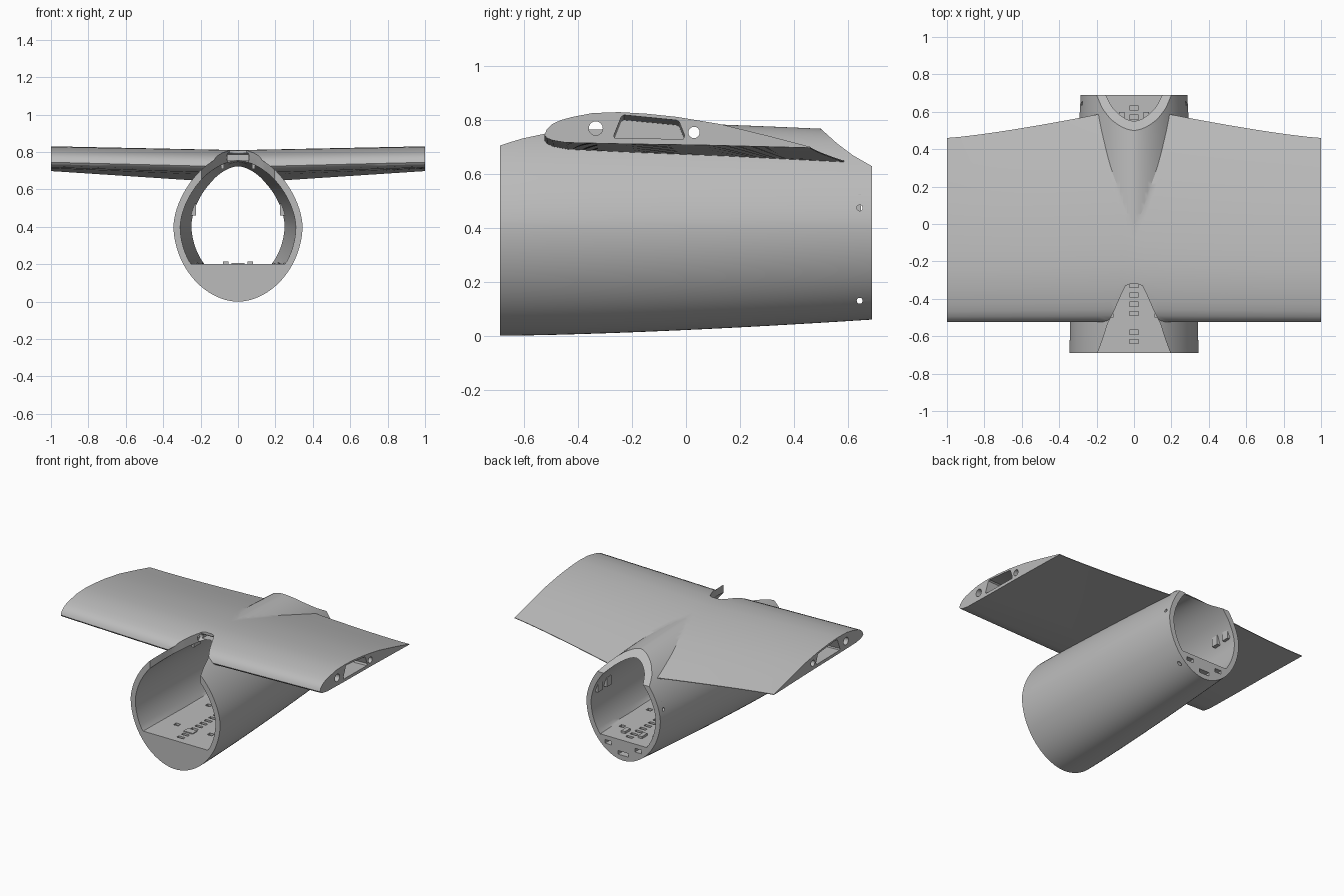
import bpy, bmesh, math
from mathutils import Vector

if "Cube" in bpy.data.objects:
    bpy.data.objects.remove(bpy.data.objects["Cube"])

grey = bpy.data.materials.new("light grey")
grey.use_nodes = True
COLOUR = (0.5, 0.5, 0.5, 1)
grey.diffuse_color = COLOUR
grey.node_tree.nodes["Principled BSDF"].inputs["Base Color"].default_value = COLOUR


def loft(name, rings):
    """Closed solid through rings with equal point counts."""
    bm = bmesh.new()
    loops = [[bm.verts.new(p) for p in ring] for ring in rings]
    n = len(loops[0])
    for a, b in zip(loops, loops[1:]):
        for i in range(n):
            j = (i + 1) % n
            bm.faces.new((a[i], a[j], b[j], b[i]))
    bm.faces.new(loops[0])
    bm.faces.new(loops[-1])
    bmesh.ops.recalc_face_normals(bm, faces=bm.faces)
    mesh = bpy.data.meshes.new(name)
    bm.to_mesh(mesh)
    bm.free()
    mesh.materials.append(grey)
    obj = bpy.data.objects.new(name, mesh)
    bpy.context.collection.objects.link(obj)
    return obj


def box(name, x, y, z):
    corners = [(x[0], z[0]), (x[1], z[0]), (x[1], z[1]), (x[0], z[1])]
    return loft(name, [[(a, v, b) for a, b in corners] for v in y])


def side_prism(name, profile, x0, x1, drop=0):
    """Profile in y, z carried along x."""
    return loft(name, [[(x0, y, z) for y, z in profile],
                       [(x1, y, z - drop) for y, z in profile]])


def circle(y, z, r, n=32):
    return [(y + r * math.cos(math.tau * i / n), z + r * math.sin(math.tau * i / n))
            for i in range(n)]


def combine(target, other, operation):
    mod = target.modifiers.new("join", "BOOLEAN")
    mod.operation, mod.solver, mod.object = operation, "EXACT", other
    bpy.context.view_layer.objects.active = target
    bpy.ops.object.modifier_apply(modifier=mod.name)
    bpy.data.objects.remove(other)


# Egg-shaped body section, optionally inset by the wall and cut by the floor
def section(y, wall=0, floor=None, n=96):
    t = max(0, (y + 0.69) / 1.38)
    half = 0.345 - 0.06 * t ** 1.3 - wall
    low = 0.06 * t ** 1.5 + wall
    high = 0.805 - 0.045 * t ** 1.5 - wall * 1.2
    mid = (low + high) / 2
    ring = []
    for i in range(n):
        a = math.tau * (i + 0.5) / n
        c, s = math.cos(a), math.sin(a)
        power = 2 / 1.7 if s > 0 else 2 / 1.9
        x = math.copysign(abs(c) ** power, c) * half
        z = mid + math.copysign(abs(s) ** power, s) * (high - mid)
        ring.append((x, y, z if floor is None else max(z, floor)))
    return ring


# Wing section: offsets above and below the chord line
UPPER = [(0.008, 0.022), (0.03, 0.043), (0.06, 0.058), (0.1, 0.071), (0.18, 0.09), (0.28, 0.098),
         (0.38, 0.097), (0.5, 0.09), (0.66, 0.071), (0.85, 0.034), (1, 0.002)]
LOWER = [(1, -0.002), (0.6, -0.01), (0.3, -0.019), (0.08, -0.024), (0.03, -0.018), (0.008, -0.01)]


def wing_section(x):
    s = abs(x)
    chord = 0.985 + 0.165 * (1 - s) ** 1.25
    lead, trail = 0.72 + 0.025 * s, 0.635 + 0.065 * s
    thick = 1.16 - 0.16 * s
    return [(x, -0.525 + u * chord, lead + (trail - lead) * u + d * thick)
            for u, d in [(0, 0)] + UPPER + LOWER]


def span(a, b, n):
    return [a + (b - a) * i / n for i in range(n + 1)]


# Body shell with the wing blended through it
body = loft("fuselage_and_wing", [section(y) for y in span(-0.69, 0.69, 24)])
wing = loft("wing", [wing_section(x) for x in span(-1, 1, 32)])
combine(body, wing, "UNION")
combine(body, loft("hollow", [section(y, 0.036, 0.2) for y in span(-0.75, 0.75, 24)]), "DIFFERENCE")

# Open hatch at the front, tapering backwards
half_plan = [(0.2, -0.75), (0.195, -0.69), (0.165, -0.61), (0.14, -0.53),
             (0.1, -0.45), (0.065, -0.37), (0.045, -0.33), (0.02, -0.32)]
plan = half_plan + [(-x, y) for x, y in reversed(half_plan)]
combine(body, loft("front_hatch", [[(x, y, z) for x, y in plan] for z in (0.5, 1)]), "DIFFERENCE")

# Sloping cut at the rear top
slope = [(0.48, 0.79), (0.5, 0.769), (0.56, 0.715), (0.62, 0.67), (0.69, 0.63),
         (0.8, 0.57), (0.8, 0.95), (0.48, 0.95)]
combine(body, side_prism("rear_cut", slope, -0.5, 0.5), "DIFFERENCE")

# Spar tubes through the wing and pin holes through the tail end
for y, z, r in [(-0.335, 0.77, 0.026), (0.03, 0.755, 0.021),
                (0.645, 0.475, 0.011), (0.645, 0.13, 0.011)]:
    combine(body, side_prism("bore", circle(y, z, r), -1.1, 1.1), "DIFFERENCE")

# Pocket in each wing tip
pocket = [(-0.265, 0.735), (-0.01, 0.732), (-0.005, 0.745), (-0.025, 0.796),
          (-0.035, 0.802), (-0.23, 0.821), (-0.24, 0.815), (-0.268, 0.745)]
for side in (-1, 1):
    combine(body, side_prism("tip_pocket", pocket, side * 1.05, side * 0.35, 0.02), "DIFFERENCE")

# Slot in the arch, rear floor pockets and floor ladder slots
slots = [((-0.055, 0.055), (-0.4, -0.22), (0.755, 0.785)),
         ((-0.04, 0.04), (0.6, 0.75), (0.095, 0.12)),
         ((-0.14, -0.09), (0.6, 0.75), (0.145, 0.17)),
         ((0.09, 0.14), (0.6, 0.75), (0.145, 0.17))]
for i in range(26):
    y = -0.64 + i * 0.05
    slots.append(((-0.025, 0.025), (y, y + 0.022), (0.185, 0.25)))
for y in (-0.5, -0.15, 0.2, 0.5):
    for x in (-0.13, 0.13):
        slots.append(((x - 0.018, x + 0.018), (y, y + 0.03), (0.185, 0.25)))
for x, y, z in slots:
    combine(body, box("slot", x, y, z), "DIFFERENCE")

# Small fittings on the floor and inner walls
parts = [body, box("floor_latch", (-0.035, 0.035), (-0.55, -0.5), (0.19, 0.206))]
for side, label in ((-1, "right"), (1, "left")):
    for y in (0.5, 0.6):
        parts.append(box(label + "_wall_bracket", sorted((side * 0.225, side * 0.262)),
                         (y, y + 0.05), (0.46, 0.525)))
    parts.append(box(label + "_arch_bracket", sorted((side * 0.075, side * 0.092)),
                     (-0.38, -0.3), (0.71, 0.765)))
    parts.append(box(label + "_floor_block", sorted((side * 0.05, side * 0.08)),
                     (0.54, 0.6), (0.19, 0.215)))

bpy.ops.object.select_all(action="DESELECT")
for part in parts:
    part.select_set(True)
bpy.context.view_layer.objects.active = body
bpy.ops.object.shade_smooth_by_angle(angle=math.radians(30))
